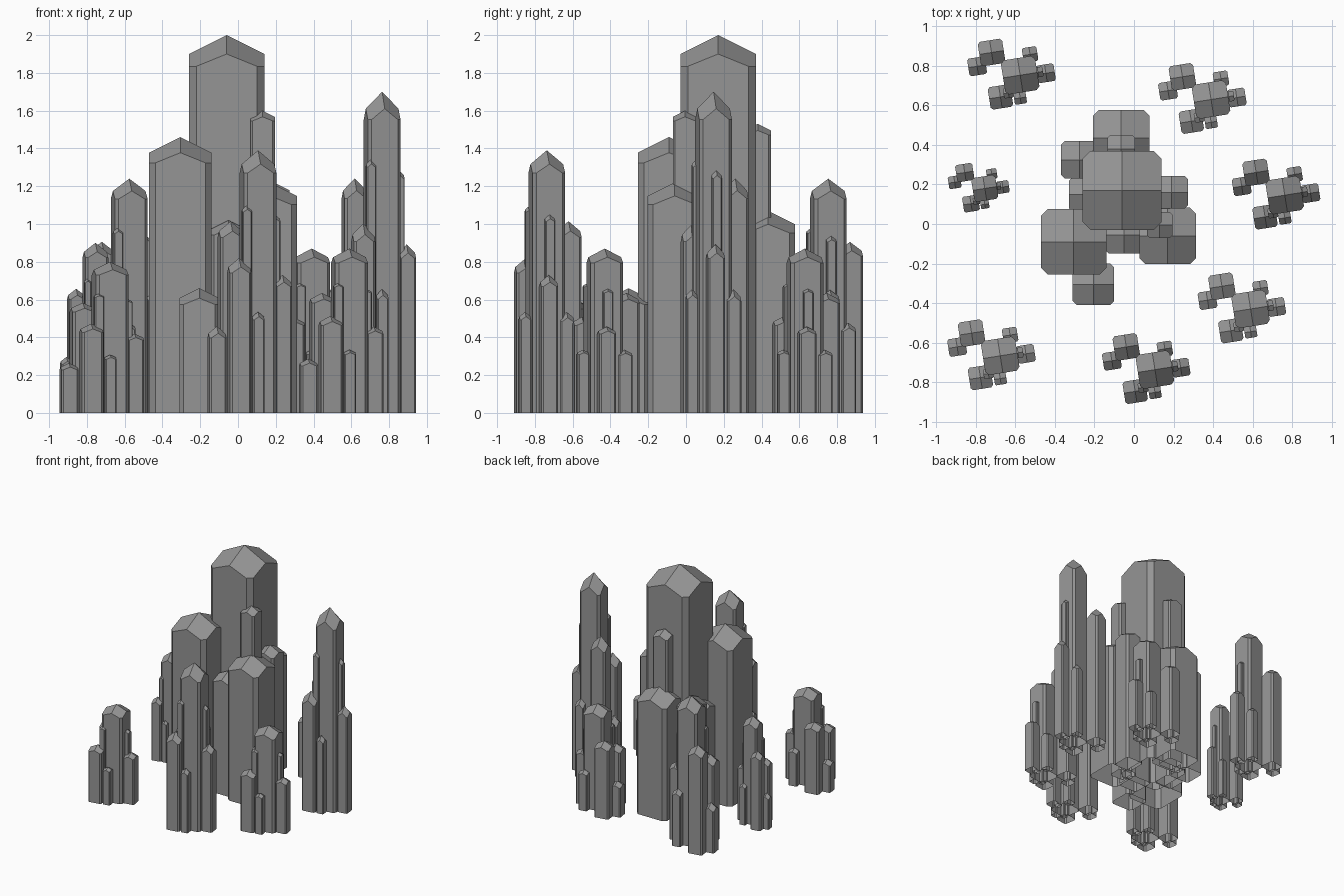
import bpy
import bmesh
from math import radians
from mathutils import Matrix

cube = bpy.data.objects.get("Cube")
if cube:
    bpy.data.objects.remove(cube, do_unlink=True)

# One plain stone colour
stone = bpy.data.materials.new("grey_stone")
stone.use_nodes = True
GREY = (0.3, 0.3, 0.3, 1)
stone.diffuse_color = GREY
stone.node_tree.nodes["Principled BSDF"].inputs["Base Color"].default_value = GREY


def column(name, x, y, width, height, slope, turn=0):
    """Chamfered square shaft, open below, with a four-sided faceted tip."""
    a, b = width / 2, width * 0.4
    drop = slope * width
    eave, corner = height - drop, height - drop * 1.65
    bm = bmesh.new()
    # Each side gives a corner, its middle and the next corner
    ring = []
    for k in range(4):
        spin = Matrix.Rotation(radians(90 * k + turn), 3, "Z")
        for t, z in ((-b, corner), (0, eave), (b, corner)):
            top = bm.verts.new(spin @ Matrix.Translation((a, t, z)).translation)
            base = bm.verts.new((top.co.x, top.co.y, 0))
            ring.append((top, base))
    apex = bm.verts.new((0, 0, height))
    # Flat sides and chamfers
    for k in range(4):
        i = k * 3
        (t0, b0), (t1, _), (t2, b2) = ring[i:i + 3]
        t3, b3 = ring[(i + 3) % 12]
        t4 = ring[(i + 4) % 12][0]
        bm.faces.new((b0, b2, t2, t1, t0))
        bm.faces.new((b2, b3, t3, t2))
        # Tip facet over this corner
        bm.faces.new((apex, t1, t2, t3, t4))
    mesh = bpy.data.meshes.new(name)
    bm.to_mesh(mesh)
    bm.free()
    mesh.materials.append(stone)
    obj = bpy.data.objects.new(name, mesh)
    obj.location = (x, y, 0)
    bpy.context.collection.objects.link(obj)


# Central cluster: x, y, width, height
CENTRE = {
    "main": (-0.06, 0.17, 0.40, 2.0),
    "front_right": (-0.305, -0.09, 0.33, 1.46),
    "front_left": (0.17, -0.06, 0.285, 1.22),
    "low_front": (-0.205, -0.305, 0.21, 0.66),
    "back": (-0.065, 0.435, 0.285, 1.07),
    "back_slim": (-0.065, 0.38, 0.14, 1.53),
    "back_right": (-0.275, 0.325, 0.19, 1.0),
    "side_right": (-0.245, 0.15, 0.17, 0.9),
    "side_left": (0.19, 0.16, 0.165, 1.22),
    "left_slim": (0.13, -0.005, 0.13, 1.6),
    "middle_front": (-0.05, -0.055, 0.19, 1.02),
}
for part, (x, y, w, h) in CENTRE.items():
    column("centre_" + part + "_column", x, y, w, h, 0.25)

# Small cluster pattern: offset, width, share of the cluster height
PATTERN = {
    "main": (0, 0, 0.175, 1),
    "back_right": (-0.145, 0.115, 0.125, 0.73),
    "right": (-0.218, 0.045, 0.09, 0.33),
    "front_right": (-0.10, -0.11, 0.115, 0.59),
    "front": (0.0, -0.115, 0.062, 0.385),
    "left": (0.13, 0.01, 0.09, 0.525),
    "back_left": (0.05, 0.105, 0.075, 0.385),
    "front_slim": (-0.06, -0.09, 0.05, 0.79),
    "left_slim": (0.09, 0.015, 0.052, 0.755),
}
# Ring of small clusters: x, y, spread, height
CLUSTERS = {
    "back_right": (-0.576, 0.753, 1, 1.24),
    "back_left": (0.39, 0.63, 1, 0.87),
    "left": (0.763, 0.146, 1, 1.7),
    "front_left": (0.59, -0.43, 1, 0.87),
    "front": (0.106, -0.737, 1, 1.39),
    "front_right": (-0.677, -0.667, 1, 0.8),
    "right": (-0.755, 0.18, 0.7, 0.9),
}
for place, (cx, cy, spread, tall) in CLUSTERS.items():
    for part, (x, y, w, share) in PATTERN.items():
        column(place + "_cluster_" + part + "_column", cx + x * spread,
               cy + y * spread, w * spread, share * tall,
               0.3 * tall / spread, 9)
